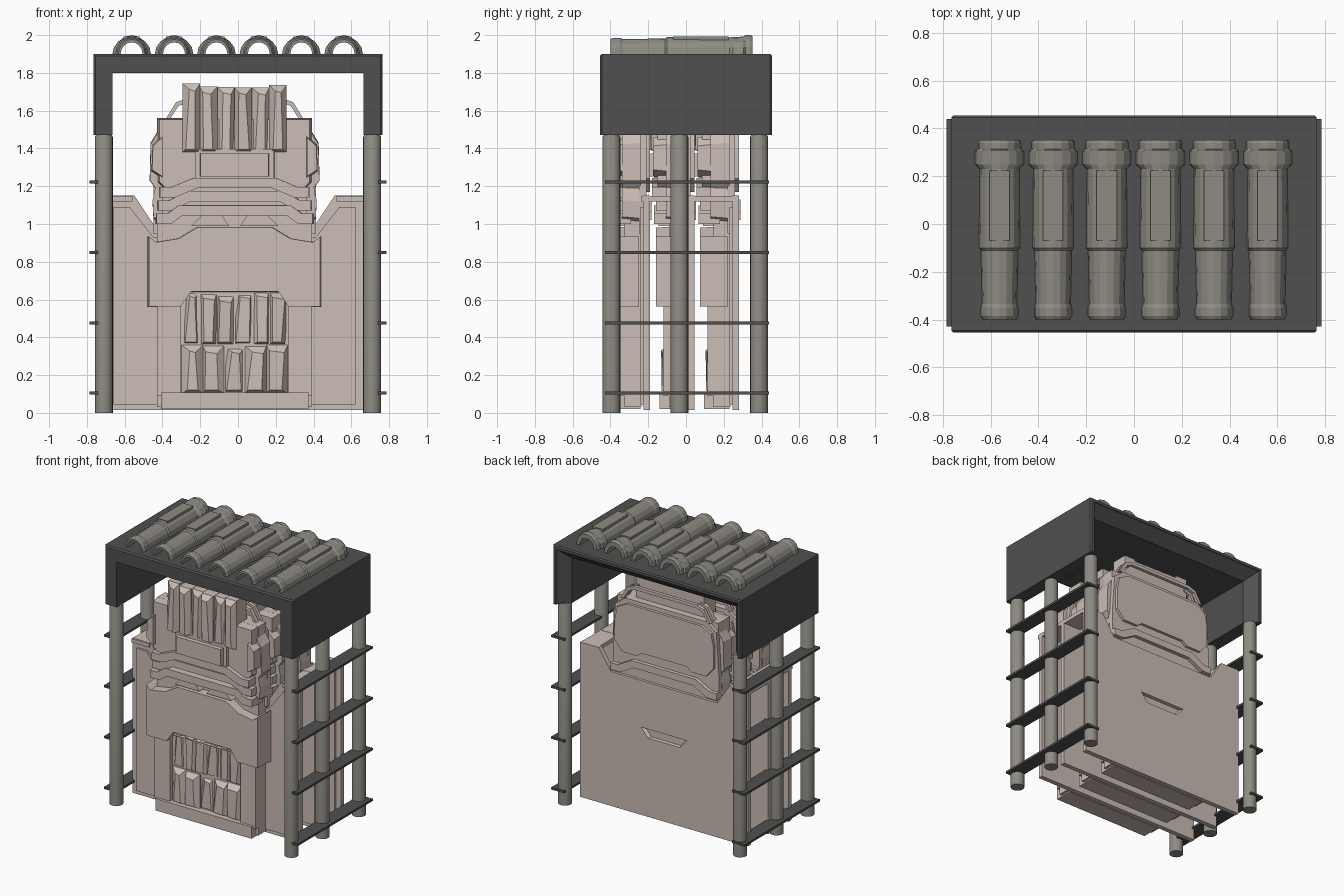
import bpy, bmesh, math, random
from mathutils import Vector

if "Cube" in bpy.data.objects:
    bpy.data.objects.remove(bpy.data.objects["Cube"])

random.seed(4)


def material(name, rgb):
    m = bpy.data.materials.new(name)
    m.diffuse_color = (*rgb, 1)
    m.use_nodes = True
    m.node_tree.nodes["Principled BSDF"].inputs["Base Color"].default_value = m.diffuse_color
    return m


DARK = material("charcoal", (0.08, 0.08, 0.08))
GREY = material("warm grey", (0.27, 0.26, 0.225))
BEIGE = material("pale beige", (0.60, 0.51, 0.465))


def finish(bm, name, mat):
    bmesh.ops.recalc_face_normals(bm, faces=bm.faces)
    me = bpy.data.meshes.new(name)
    bm.to_mesh(me)
    bm.free()
    me.materials.append(mat)
    ob = bpy.data.objects.new(name, me)
    bpy.context.collection.objects.link(ob)
    return ob


def loft(bm, rings):
    """Closed rings of equal length, skinned and capped."""
    vs = [[bm.verts.new(p) for p in r] for r in rings]
    n = len(vs[0])
    for a, b in zip(vs, vs[1:]):
        for i in range(n):
            j = (i + 1) % n
            bm.faces.new((a[i], a[j], b[j], b[i]))
    bm.faces.new(vs[0])
    bm.faces.new(vs[-1])


def sym(half):
    return half + [(-x, z) for x, z in reversed(half)]


def rect(x0, x1, z0, z1):
    return [(x0, z0), (x1, z0), (x1, z1), (x0, z1)]


def prism(bm, pts, y0, y1, taper=1.0, dx=0):
    """Extrude an xz profile from front y0 to back y1; the front may shrink."""
    cx = sum(p[0] for p in pts) / len(pts)
    cz = sum(p[1] for p in pts) / len(pts)
    front = [(dx + cx + (x - cx) * taper, y0, cz + (z - cz) * taper) for x, z in pts]
    loft(bm, [front, [(dx + x, y1, z) for x, z in pts]])


def part(name, mat, *prisms):
    bm = bmesh.new()
    for p in prisms:
        prism(bm, *p)
    return finish(bm, name, mat)


def both(pts, *rest):
    """The same prism on the right and on the left."""
    return [(pts, *rest), ([(-x, z) for x, z in pts], *rest)]


def box(name, mat, x0, x1, y0, y1, z0, z1):
    return part(name, mat, (rect(x0, x1, z0, z1), y0, y1))


# ---------- canopy: U-shaped channel, chamfered inside at the back ----------
def channel(y, t, g):
    w = 0.765 - g
    top = 1.9 - g
    return [(x, y, z) for x, z in sym([(w, top), (w, 1.47), (w - t, 1.47), (w - t, top - t)])]


bm = bmesh.new()
loft(bm, [channel(-0.455, 0.09, 0.01), channel(-0.445, 0.10, 0), channel(0.37, 0.10, 0),
          channel(0.445, 0.03, 0), channel(0.455, 0.02, 0.008)])
finish(bm, "canopy", DARK)

# ---------- posts and side rungs ----------
for sx, side in ((-1, "left"), (1, "right")):
    for k, y in enumerate((-0.395, -0.035, 0.387)):
        bm = bmesh.new()
        loft(bm, [[(sx * 0.71 + r * math.cos(a), y + r * math.sin(a), z)
                   for a in [i * math.tau / 20 for i in range(20)]]
                  for r, z in ((0.047, 0), (0.047, 1.46), (0.04, 1.475))])
        ob = finish(bm, f"{side}_post_{k}", GREY)
        for p in ob.data.polygons:
            p.use_smooth = abs(p.normal.z) < 0.5
    for k, z in enumerate((0.105, 0.477, 0.85, 1.222)):
        a, b = sorted((sx * 0.68, sx * 0.785))
        box(f"{side}_rung_{k}", DARK, a, b, -0.43, 0.44, z - 0.008, z + 0.008)

# ---------- forearm guards: hollow half tubes on the canopy ----------
STATIONS = [(-0.40, .070, .078), (-0.385, .079, .086), (-0.35, .079, .086), (-0.335, .073, .079),
            (-0.11, .078, .082), (-0.10, .086, .090), (0.23, .083, .088), (0.25, .102, .090),
            (0.305, .102, .092), (0.315, .090, .100), (0.34, .090, .100), (0.352, .084, .095)]
ARC = [math.pi * i / 8 for i in range(9)]
for k in range(6):
    cx = -0.563 + 0.2245 * k
    bm = bmesh.new()
    loft(bm, [[(cx + rx * math.cos(a), y, 1.9 + rz * math.sin(a)) for a in ARC] +
              [(cx + 0.058 * math.cos(a), y, 1.9 + 0.062 * math.sin(a)) for a in reversed(ARC)]
              for y, rx, rz in STATIONS])
    # raised panel along the crown
    prism(bm, rect(-0.042, 0.042, 1.97, 1.993), -0.07, 0.225, 1.0, cx)
    finish(bm, f"forearm_guard_{k}", GREY)


# ---------- armour units (local y: back of the slab = 0) ----------
def ribs(bm, half, z0, z1, y0, y1, n):
    """A row of faceted upright blocks."""
    w = 2 * half / n
    for i in range(n):
        x0 = -half + i * w
        j = lambda s: random.uniform(-s, s)
        top, bot = z1 - random.uniform(0, 0.03), z0
        yf = y0 + random.uniform(0, 0.025)
        back = [(x0, y1, bot), (x0 + w, y1, bot), (x0 + w, y1, top), (x0, y1, top)]
        mid = [(x0, yf + 0.03, bot), (x0 + w, yf + 0.03, bot),
               (x0 + w, yf + 0.03, top), (x0, yf + 0.03, top)]
        front = [(x0 + w * .2 + j(.012), yf, bot + 0.015), (x0 + w * .8 + j(.012), yf + j(.01), bot + 0.015),
                 (x0 + w * .75 + j(.015), yf, top - 0.04), (x0 + w * .25 + j(.015), yf + j(.01), top - 0.03)]
        loft(bm, [back, mid, front])


def chevron(w, z, h, drop, inner):
    """Band that is flat in the middle and drops towards the sides."""
    return sym([(inner, z), (w - 0.06, z - drop), (w, z - drop), (w, z - drop - h),
                (w - 0.08, z - drop - h), (inner - 0.02, z - h)])


slab = sym([(0.53, 1.15), (0.68, 1.15), (0.68, 0.015), (0.3, 0.015), (0.3, 0.9), (0.43, 1.0)])
slab = sym([(0.43, 1.0), (0.53, 1.15), (0.68, 1.15), (0.68, 0.015)])
panel = sym([(0.43, 0.93), (0.555, 1.09), (0.64, 1.09), (0.64, 0.045)])
body = sym([(0.41, 1.56), (0.41, 0.03)])
legs = sym([(0.41, 0.6), (0.41, 0.09), (0.285, 0.09), (0.285, 0.6)])
belt = sym([(0.2, 0.985), (0.30, 0.925), (0.42, 0.905), (0.46, 0.935),
            (0.46, 0.56), (0.29, 0.56), (0.235, 0.64)])
hump = [(0.03, 0.99), (0.07, 1.05), (0.16, 1.06), (0.23, 0.99)]
pod = [(0.38, 1.54), (0.42, 1.47), (0.445, 1.43), (0.45, 1.23), (0.42, 1.19),
       (0.435, 1.12), (0.43, 1.03), (0.38, 0.99)]
backplate = sym([(0.30, 1.53), (0.38, 1.49), (0.40, 1.40), (0.40, 1.24), (0.34, 1.17), (0.22, 1.17), (0.18, 1.20)])
strap = [(0.25, 1.665), (0.31, 1.645), (0.365, 1.555), (0.342, 1.555), (0.297, 1.625), (0.25, 1.642)]

rib_bm = bmesh.new()
ribs(rib_bm, 0.275, 1.38, 1.75, -0.235, -0.07, 6)
ribs(rib_bm, 0.275, 0.36, 0.65, -0.16, -0.11, 6)
ribs(rib_bm, 0.28, 0.105, 0.36, -0.175, -0.11, 5)

unit = [
    part("wide_back_slab", BEIGE, (slab, -0.035, 0)),
    part("slab_front_panel", BEIGE, (panel, -0.05, -0.034)),
    part("body_core", BEIGE, (body, -0.135, -0.045, 1.0)),
    part("leg_frame", BEIGE, (legs, -0.165, -0.13)),
    part("base_block", BEIGE, (rect(-0.39, 0.39, 0.02, 0.107), -0.185, -0.05)),
    part("belt_plate", BEIGE, (belt, -0.205, -0.06, 0.985)),
    part("belt_humps", BEIGE, *both(hump, -0.19, -0.1)),
    part("chest_block", BEIGE, (sym([(0.30, 1.56), (0.41, 1.56), (0.41, 1.22), (0.33, 1.14),
                                     (0.22, 1.14)]), -0.195, -0.13, 0.97)),
    part("chest_bands", BEIGE,
         (chevron(0.40, 1.245, 0.055, 0.05, 0.22), -0.225, -0.1, 0.985),
         (chevron(0.41, 1.175, 0.055, 0.05, 0.26), -0.205, -0.1, 0.985),
         (chevron(0.42, 1.10, 0.055, 0.045, 0.3), -0.215, -0.1, 0.985)),
    part("chest_slot_plate", BEIGE, (rect(-0.22, 0.22, 1.235, 1.40), -0.215, -0.1, 0.95),
         (rect(-0.185, 0.185, 1.25, 1.375), -0.245, -0.2, 0.97)),
    part("shoulder_pods", BEIGE, *both(pod, -0.15, -0.05, 0.96),
         *both([(0.38, 1.47), (0.435, 1.42), (0.44, 1.28), (0.38, 1.24)], -0.22, -0.15, 0.9)),
    part("upper_back", BEIGE, (sym([(0.33, 1.56), (0.41, 1.50), (0.43, 1.2), (0.43, 0.95)]), -0.06, -0.02)),
    part("back_plate", BEIGE, (backplate, -0.03, 0.0)),
    part("back_collar", BEIGE, (chevron(0.43, 1.13, 0.05, 0.06, 0.26), -0.04, 0.008)),
    part("top_straps", BEIGE, *both(strap, -0.09, -0.06), *both(strap, -0.04, -0.015),
         (rect(-0.26, 0.26, 1.642, 1.665), -0.04, -0.015)),
    finish(rib_bm, "faceted_ribs", BEIGE),
]

CX = -0.018
BACKS = (0.28, 0.045, -0.19)
rear_slab = unit[0]
for ob in unit:
    ob.location = (CX, BACKS[0], 0)
    for k, y in enumerate(BACKS[1:], 1):
        c = ob.copy()                       # shares the mesh
        c.name = f"{ob.name}_{k}"
        c.location = (CX, y, 0)
        bpy.context.collection.objects.link(c)

# strips joining the slabs along their upper corners
for s in (-1, 1):
    a, b = sorted((CX + s * 0.54, CX + s * 0.68))
    box("top_strip", BEIGE, a, b, -0.235, 0.275, 1.12, 1.148)

# grip recess in the rear slab
cut = part("grip_cutter", BEIGE, (sym([(0.2, 0.66), (0.14, 0.59)]), 0.255, 0.3, 0.85, CX))
cut.hide_render = True
cut.hide_viewport = True
mod = rear_slab.modifiers.new("grip", 'BOOLEAN')
mod.object = cut
mod.operation = 'DIFFERENCE'
mod.solver = 'EXACT'
